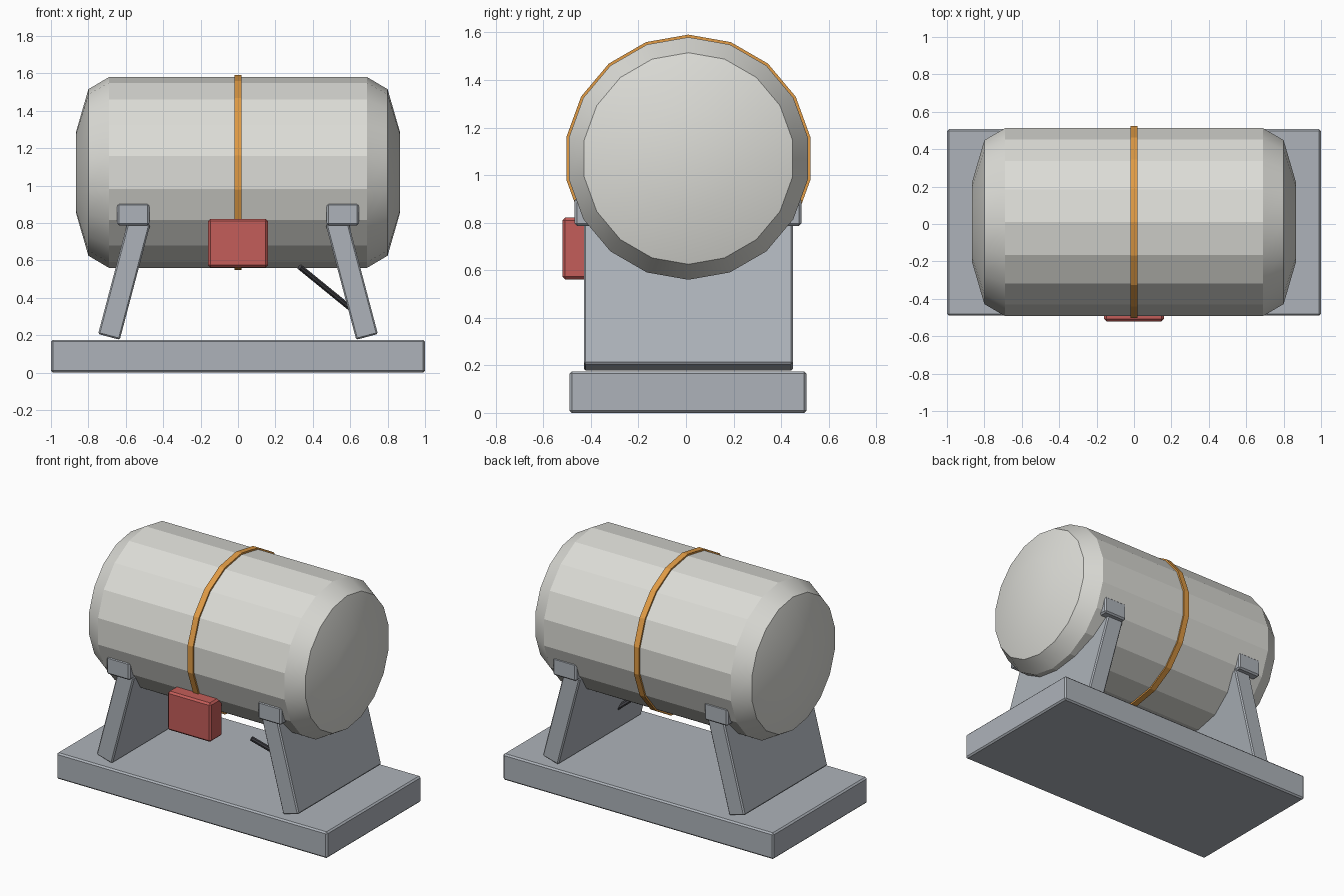
import bpy, bmesh
from math import cos, sin, radians, tau
from mathutils import Vector, Matrix

if "Cube" in bpy.data.objects:
    bpy.data.objects.remove(bpy.data.objects["Cube"])

CY, CZ = 0.01, 1.07   # tank axis
SIDES = 18


def material(name, rgb):
    m = bpy.data.materials.new(name)
    m.diffuse_color = (*rgb, 1)
    m.use_nodes = True
    m.node_tree.nodes["Principled BSDF"].inputs["Base Color"].default_value = m.diffuse_color
    return m


SHELL = material("shell_paint", (0.72, 0.72, 0.68))
STEEL = material("steel", (0.42, 0.45, 0.49))
ORANGE = material("orange", (0.75, 0.33, 0.06))
RED = material("red", (0.55, 0.11, 0.10))
DARK = material("dark", (0.06, 0.06, 0.07))


def finish(name, bm, mat):
    bmesh.ops.recalc_face_normals(bm, faces=bm.faces)
    me = bpy.data.meshes.new(name)
    bm.to_mesh(me)
    bm.free()
    ob = bpy.data.objects.new(name, me)
    bpy.context.collection.objects.link(ob)
    me.materials.append(mat)
    return ob


def box(name, lo, hi, mat, bevel=0.01, tilt=0):
    lo, hi = Vector(lo), Vector(hi)
    bm = bmesh.new()
    bmesh.ops.create_cube(bm, size=1, matrix=Matrix.Diagonal((*(hi - lo), 1)))
    ob = finish(name, bm, mat)
    ob.location = (lo + hi) / 2
    ob.rotation_euler.y = tilt
    mod = ob.modifiers.new("bevel", 'BEVEL')
    mod.width = bevel
    mod.segments = 1
    return ob


def ring(bm, x, r):
    angles = [tau * i / SIDES for i in range(SIDES)]   # one corner at the top
    return [bm.verts.new((x, CY + r * sin(a), CZ + r * cos(a))) for a in angles]


def bridge(bm, a, b):
    return [bm.faces.new((a[i - 1], a[i], b[i], b[i - 1])) for i in range(SIDES)]


# Tank: flat-sided body with smooth shouldered ends
profile = [(-0.865, 0.22), (-0.80, 0.445), (-0.69, 0.51),
           (0.69, 0.51), (0.80, 0.445), (0.865, 0.22)]
bm = bmesh.new()
rings = [ring(bm, x, r) for x, r in profile]
for k in range(5):
    for f in bridge(bm, rings[k], rings[k + 1]):
        f.smooth = k != 2
for r in (rings[0], rings[-1]):
    bm.faces.new(r).smooth = True
for r in (rings[1], rings[4]):
    for i in range(SIDES):
        bm.edges.get((r[i - 1], r[i])).smooth = False
finish("tank", bm, SHELL)

# Strap around the middle of the tank
bm = bmesh.new()
rings = [ring(bm, x, r) for x, r in
         ((-0.02, 0.50), (-0.02, 0.521), (0.02, 0.521), (0.02, 0.50))]
for k in range(4):
    bridge(bm, rings[k - 1], rings[k])
finish("strap", bm, ORANGE)

# Base slab and control box
box("base", (-1, -0.49, 0), (1, 0.507, 0.175), STEEL, 0.01)
box("control_box", (-0.16, -0.52, 0.562), (0.16, -0.39, 0.822), RED, 0.012)

# Leaning leg plates with saddle bars on top
tilt, length, thick = radians(14.8), 0.637, 0.12
for side, tag in ((-1, "left"), (1, "right")):
    cx = side * (0.69 - sin(tilt) * length / 2)
    cz = 0.191 + cos(tilt) * length / 2
    box(tag + "_leg_plate", (cx - thick / 2, -0.43, cz - length / 2),
        (cx + thick / 2, 0.45, cz + length / 2), STEEL, 0.008, -side * tilt)
    box(tag + "_saddle", (side * 0.56 - 0.086, -0.468, 0.787),
        (side * 0.56 + 0.086, 0.486, 0.905), STEEL, 0.01)

# Slanted rod leading to the right leg
a, b = Vector((0.33, -0.33, 0.565)), Vector((0.60, -0.13, 0.345))
bm = bmesh.new()
bmesh.ops.create_cone(bm, cap_ends=True, segments=8, radius1=0.016,
                      radius2=0.016, depth=(b - a).length)
rod = finish("rod", bm, DARK)
rod.location = (a + b) / 2
rod.rotation_euler = (b - a).to_track_quat('Z', 'Y').to_euler()
